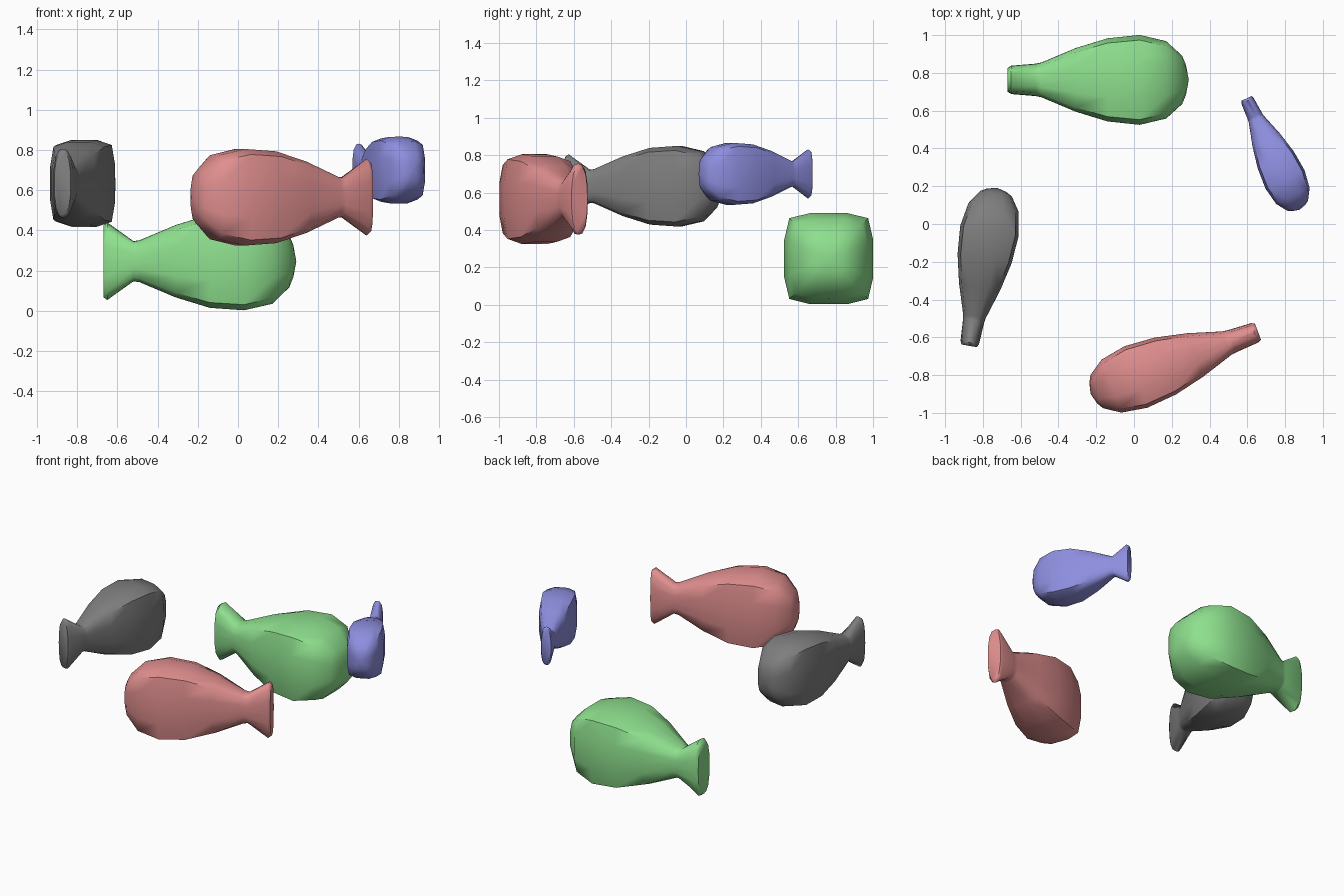
import bpy, bmesh, math
from mathutils import Matrix

cube = bpy.data.objects.get("Cube")
if cube:
    bpy.data.objects.remove(cube, do_unlink=True)

SIDES = 16
# Stations from nose to tail: position, half width, half height, squareness
STATIONS = [
    (0.245, 0.08, 0.08, 3.5),
    (0.225, 0.128, 0.13, 4.0),
    (0.14, 0.205, 0.212, 5.0),
    (0.0, 0.238, 0.244, 5.7),
    (-0.17, 0.22, 0.232, 5.7),
    (-0.34, 0.168, 0.18, 5.0),
    (-0.52, 0.092, 0.104, 3.5),
    (-0.55, 0.086, 0.10, 3.0),
    (-0.68, 0.075, 0.193, 2.8),
    (-0.70, 0.062, 0.178, 2.6),
]


def material(name, rgb):
    mat = bpy.data.materials.new(name)
    mat.use_nodes = True
    mat.diffuse_color = (*rgb, 1)
    mat.node_tree.nodes["Principled BSDF"].inputs["Base Color"].default_value = (*rgb, 1)
    return mat


def ring(bm, x, half_w, half_h, power):
    """Rounded-square cross-section."""
    verts = []
    for i in range(SIDES):
        a = math.tau * i / SIDES
        c, s = math.cos(a), math.sin(a)
        r = (abs(c) ** power + abs(s) ** power) ** (-1 / power)
        verts.append(bm.verts.new((x, half_w * r * c, half_h * r * s)))
    return verts


def fish(name, mat, center, angle, size, width):
    bm = bmesh.new()
    rings = [ring(bm, *station) for station in STATIONS]
    # Body and flared tail
    for a, b in zip(rings, rings[1:]):
        for i in range(SIDES):
            j = (i + 1) % SIDES
            bm.faces.new((a[i], a[j], b[j], b[i]))
    # Blunt nose and flat tail end
    nose = bm.verts.new((0.26, 0, 0))
    for i in range(SIDES):
        bm.faces.new((nose, rings[0][(i + 1) % SIDES], rings[0][i]))
    bm.faces.new(rings[-1])
    bmesh.ops.recalc_face_normals(bm, faces=bm.faces)
    placing = (Matrix.Translation(center) @ Matrix.Rotation(math.radians(angle), 4, "Z")
               @ Matrix.Diagonal((size, width, size, 1)))
    bm.transform(placing)
    mesh = bpy.data.meshes.new(name)
    bm.to_mesh(mesh)
    bm.free()
    mesh.materials.append(mat)
    obj = bpy.data.objects.new(name, mesh)
    bpy.context.collection.objects.link(obj)
    bpy.ops.object.select_all(action="DESELECT")
    obj.select_set(True)
    bpy.context.view_layer.objects.active = obj
    bpy.ops.object.shade_smooth_by_angle(angle=math.radians(55))


# Four fish swimming in a ring; angle is the heading of the nose
fish("green_fish", material("green", (0.27, 0.74, 0.27)), (0.03, 0.763, 0.247), 0, 1.0, 1.0)
fish("red_fish", material("red", (0.74, 0.27, 0.27)), (0.01, -0.81, 0.565), 200.4, 0.985, 0.73)
fish("grey_fish", material("grey", (0.21, 0.21, 0.21)), (-0.765, -0.035, 0.634), 80, 0.885, 0.66)
fish("blue_fish", material("blue", (0.27, 0.27, 0.74)), (0.80, 0.235, 0.70), -64.5, 0.68, 0.48)
